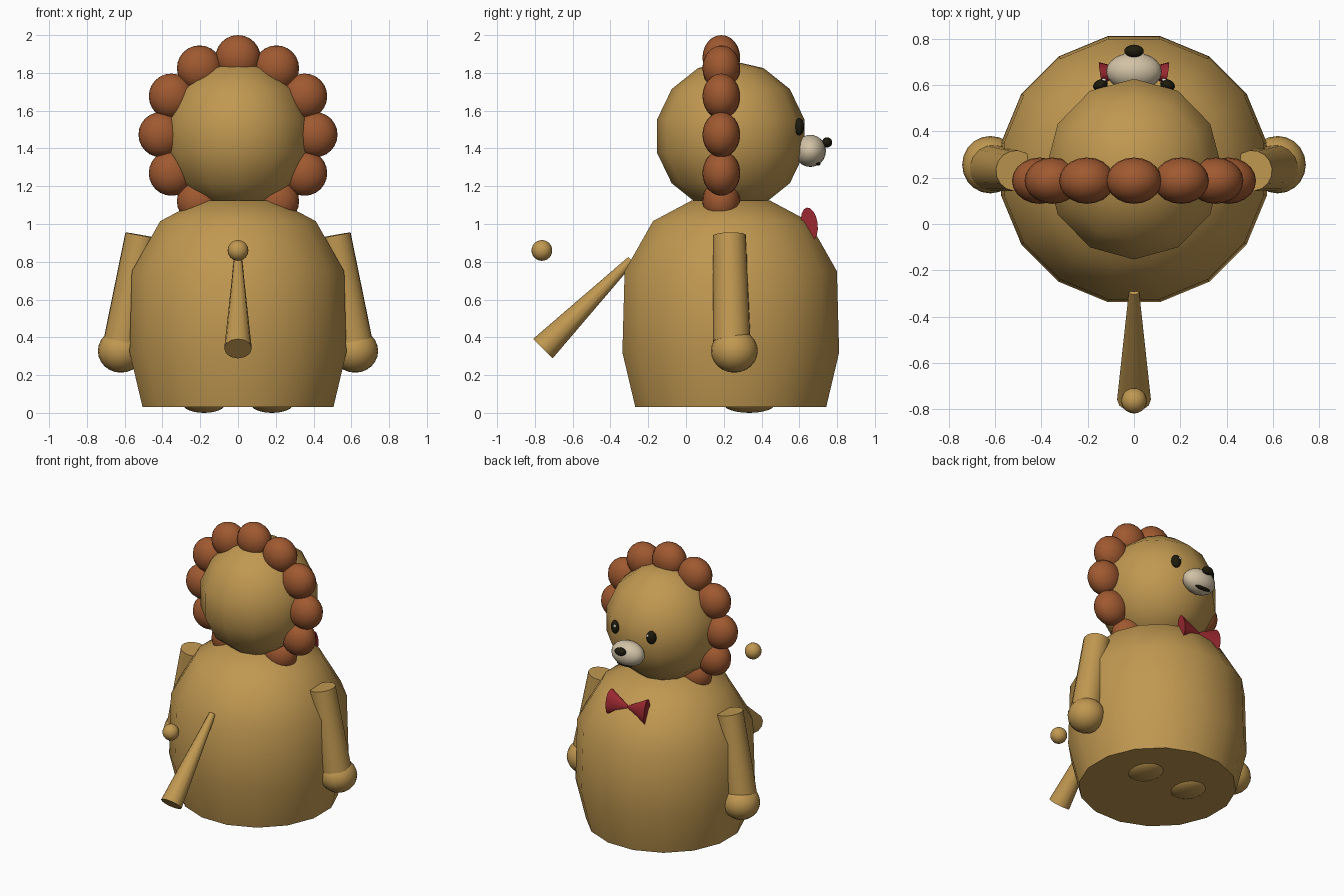
import bpy, math
from mathutils import Vector, Matrix

old = bpy.data.objects.get("Cube")
if old:
    bpy.data.objects.remove(old, do_unlink=True)


def material(name, rgb):
    m = bpy.data.materials.new(name)
    m.use_nodes = True
    col = (*rgb, 1)
    m.diffuse_color = col
    m.node_tree.nodes["Principled BSDF"].inputs["Base Color"].default_value = col
    return m


TAN = material("golden tan fur", (.53, .315, .082))
BROWN = material("russet mane", (.35, .1, .03))
CREAM = material("cream muzzle", (.64, .54, .38))
BLACK = material("near black", (.013, .011, .004))
RED = material("bow red", (.33, .022, .03))
WHITE = material("eye glint", (.8, .78, .7))


def finish(name, mat, angle=60):
    o = bpy.context.object
    o.name = name
    o.data.materials.append(mat)
    bpy.ops.object.shade_smooth_by_angle(angle=math.radians(angle))
    return o


def ball(name, mat, loc, size, seg=20, rings=12, rot=(0, 0, 0)):
    bpy.ops.mesh.primitive_uv_sphere_add(segments=seg, ring_count=rings, radius=1, location=loc, rotation=rot)
    bpy.context.object.scale = size
    return finish(name, mat)


def taper(name, mat, a, b, ra, rb, seg=16):
    a, b = Vector(a), Vector(b)
    d = b - a
    bpy.ops.mesh.primitive_cone_add(vertices=seg, radius1=ra, radius2=rb, depth=d.length, location=(a + b) / 2,
                                    rotation=d.to_track_quat('Z', 'Y').to_euler())
    return finish(name, mat, 50)


# Body: turned profile with sixteen sides
CY = .237
SIDES = 16
profile = [(.515, .03), (.585, .32), (.573, .75), (.42, 1.015), (.21, 1.125)]
verts, faces = [], []
for r, z in profile:
    for i in range(SIDES):
        a = (i + .5) * math.tau / SIDES
        verts.append((r * math.cos(a), CY + r * math.sin(a), z))
for k in range(len(profile) - 1):
    for i in range(SIDES):
        j = (i + 1) % SIDES
        faces.append([k * SIDES + i, k * SIDES + j, (k + 1) * SIDES + j, (k + 1) * SIDES + i])
faces.append(list(range(SIDES))[::-1])
faces.append([len(verts) - SIDES + i for i in range(SIDES)])
mesh = bpy.data.meshes.new("body")
mesh.from_pydata(verts, [], faces)
body = bpy.data.objects.new("body", mesh)
bpy.context.collection.objects.link(body)
bpy.ops.object.select_all(action='DESELECT')
bpy.context.view_layer.objects.active = body
body.select_set(True)
finish("body", TAN)

# Head and mane ring
ball("head", TAN, (0, CY, 1.465), (.39, .4, .4), 12, 7)
for i in range(12):
    a = i * math.tau / 12
    ball(f"mane_tuft_{i + 1}", BROWN, (.407 * math.sin(a), .187, 1.473 + .407 * math.cos(a)), (.12, .1, .12))

# Face
ball("muzzle", CREAM, (0, .658, 1.387), (.12, .083, .085))
ball("nose", BLACK, (0, .747, 1.432), (.042, .027, .027))
ball("mouth", BLACK, (0, .697, 1.322), (.06, .016, .013))

# Paired parts
for side, s in (("left", 1), ("right", -1)):
    ball(f"{side}_eye", BLACK, (s * .145, .6, 1.515), (.033, .024, .046), rot=(0, 0, -s * .4))
    ball(f"{side}_eye_glint", WHITE, (s * .13, .622, 1.533), (.01, .007, .01), 10, 6)
    taper(f"{side}_arm", TAN, (s * .51, .23, .94), (s * .612, .242, .38), .088, .1)
    ball(f"{side}_hand", TAN, (s * .62, .256, .328), (.122, .124, .115))
    ball(f"{side}_foot", TAN, (s * .18, .335, .05), (.115, .14, .05))
    bow = taper(f"{side}_bow_loop", RED, (s * .145, .653, 1.0), (0, .665, 1.0), .088, .008)
    # Flatten the loop and lean it along the chest
    bow.data.transform(bow.matrix_basis)
    bow.matrix_basis = Matrix.Identity(4)
    centre = Vector((0, .653, 1.0))
    bow.data.transform(Matrix.Translation(centre) @ Matrix.Rotation(.15, 4, 'X')
                       @ Matrix.Diagonal((1, .5, 1, 1)) @ Matrix.Translation(-centre))

# Tail and its loose tip
taper("tail", TAN, (0, -.758, .34), (0, -.29, .81), .073, .022, 12)
ball("tail_tip", TAN, (0, -.763, .86), (.055, .055, .055))
